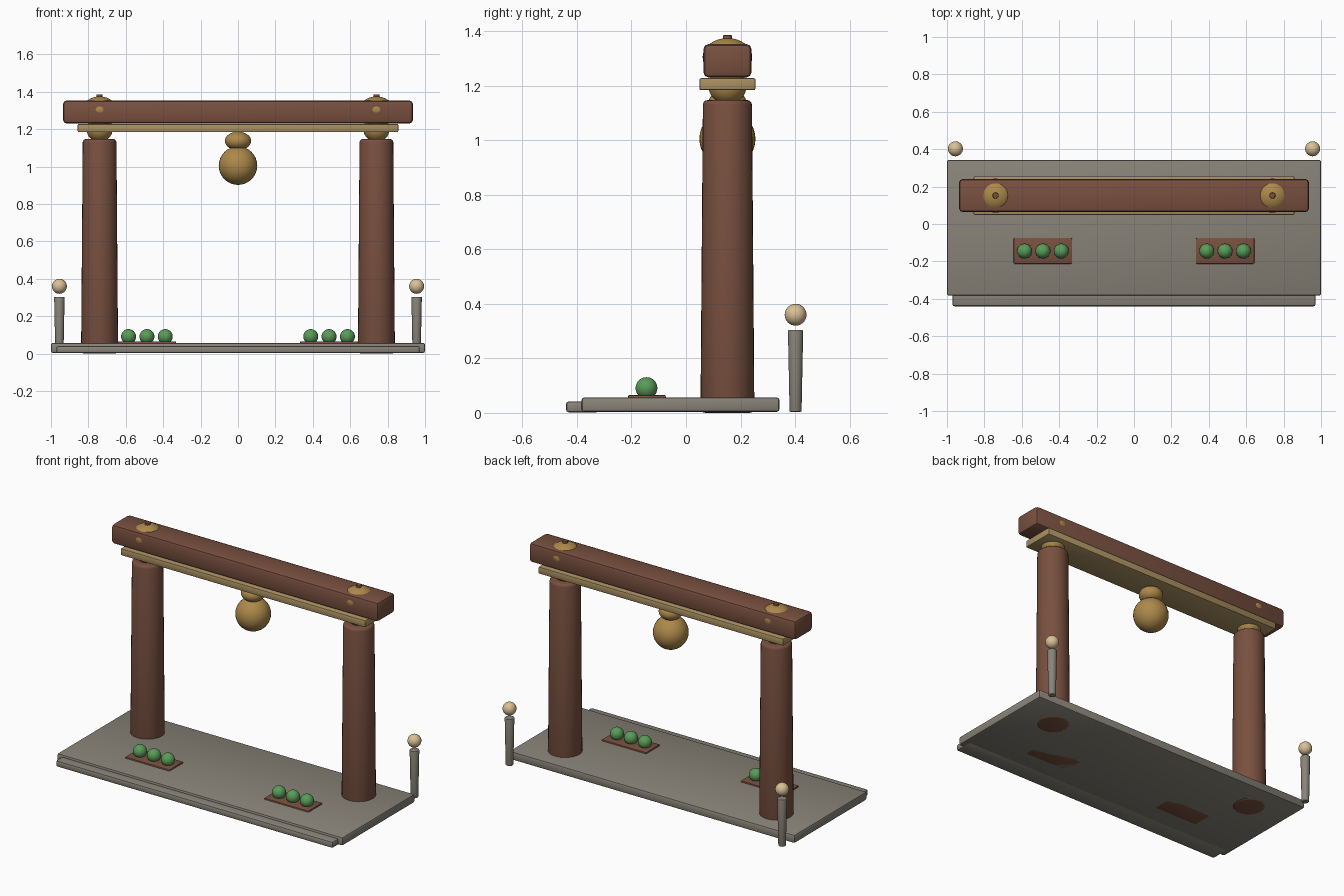
import bpy, bmesh, math
from mathutils import Matrix

if "Cube" in bpy.data.objects:
    bpy.data.objects.remove(bpy.data.objects["Cube"])


def mat(name, r, g, b):
    m = bpy.data.materials.new(name)
    m.diffuse_color = (r, g, b, 1)
    m.use_nodes = True
    m.node_tree.nodes["Principled BSDF"].inputs["Base Color"].default_value = m.diffuse_color
    return m


WOOD = mat("red_brown_wood", 0.19, 0.08, 0.05)
SAND = mat("pale_wood", 0.40, 0.28, 0.12)
GOLD = mat("gold", 0.42, 0.25, 0.07)
STONE = mat("stone", 0.25, 0.23, 0.19)
LEAF = mat("green", 0.10, 0.33, 0.10)
GLOW = mat("cream", 0.70, 0.53, 0.31)


def finish(bm, name, material, angle=40):
    me = bpy.data.meshes.new(name)
    bmesh.ops.recalc_face_normals(bm, faces=bm.faces)
    bm.to_mesh(me)
    bm.free()
    ob = bpy.data.objects.new(name, me)
    bpy.context.collection.objects.link(ob)
    me.materials.append(material)
    bpy.ops.object.select_all(action='DESELECT')
    ob.select_set(True)
    bpy.context.view_layer.objects.active = ob
    bpy.ops.object.shade_smooth_by_angle(angle=math.radians(angle))
    return ob


def box(name, lo, hi, material, bevel=0.01):
    bm = bmesh.new()
    size = [b - a for a, b in zip(lo, hi)]
    mid = [(a + b) / 2 for a, b in zip(lo, hi)]
    bmesh.ops.create_cube(bm, size=1, matrix=Matrix.Translation(mid) @ Matrix.Diagonal((*size, 1)))
    bmesh.ops.bevel(bm, geom=bm.edges[:], offset=bevel, segments=2, profile=0.5, affect='EDGES')
    return finish(bm, name, material)


def ball(name, centre, radii, material):
    bm = bmesh.new()
    bmesh.ops.create_uvsphere(bm, u_segments=32, v_segments=16, radius=1,
                              matrix=Matrix.Translation(centre) @ Matrix.Diagonal((*radii, 1)))
    return finish(bm, name, material)


def post(name, x, y, z0, z1, r0, r1, material, bevel):
    bm = bmesh.new()
    bmesh.ops.create_cone(bm, cap_ends=True, segments=32, radius1=r0, radius2=r1, depth=z1 - z0,
                          matrix=Matrix.Translation((x, y, (z0 + z1) / 2)))
    rims = [e for e in bm.edges if abs(e.verts[0].co.z - e.verts[1].co.z) < 1e-5]
    bmesh.ops.bevel(bm, geom=rims, offset=bevel, segments=3, profile=0.5, affect='EDGES')
    return finish(bm, name, material)


Y = 0.152  # depth of the gate line

# Stone base and front step
box("platform", (-1, -0.383, 0.004), (1, 0.343, 0.057), STONE)
box("front_step", (-0.97, -0.44, 0.002), (0.97, -0.32, 0.042), STONE)

# Crossbeam and the lintel under it
box("crossbeam", (-0.935, Y - 0.088, 1.231), (0.935, Y + 0.088, 1.353), WOOD, 0.018)
box("lintel", (-0.857, Y - 0.103, 1.184), (0.857, Y + 0.103, 1.228), SAND, 0.006)

# Hanging bell
ball("bell_crown", (0, Y, 1.137), (0.07, 0.07, 0.05), GOLD)
ball("bell_body", (0, Y, 1.005), (0.103, 0.103, 0.103), GOLD)

for side, s in (("left", -1), ("right", 1)):
    # Column with its gold capital, cap and pin
    x = s * 0.74
    post(side + "_column", x, Y, 0.0, 1.148, 0.099, 0.090, WOOD, 0.018)
    ball(side + "_capital", (x, Y, 1.2), (0.07, 0.07, 0.068), GOLD)
    ball(side + "_cap", (x, Y, 1.305), (0.09, 0.091, 0.07), GOLD)
    post(side + "_cap_pin", x, Y, 1.34, 1.386, 0.017, 0.016, WOOD, 0.003)

    # Planter tray with three round shrubs
    c = s * 0.487
    box(side + "_tray", (c - 0.156, -0.213, 0.004), (c + 0.156, -0.074, 0.066), WOOD, 0.006)
    for i in (-1, 0, 1):
        ball(f"{side}_shrub_{i + 2}", (c + i * 0.098, -0.145, 0.091), (0.04, 0.04, 0.04), LEAF)

    # Rear lamp post and its globe
    post(side + "_lamp_post", s * 0.955, 0.402, 0.004, 0.304, 0.022, 0.028, STONE, 0.004)
    ball(side + "_lamp_globe", (s * 0.955, 0.402, 0.36), (0.04, 0.04, 0.04), GLOW)
